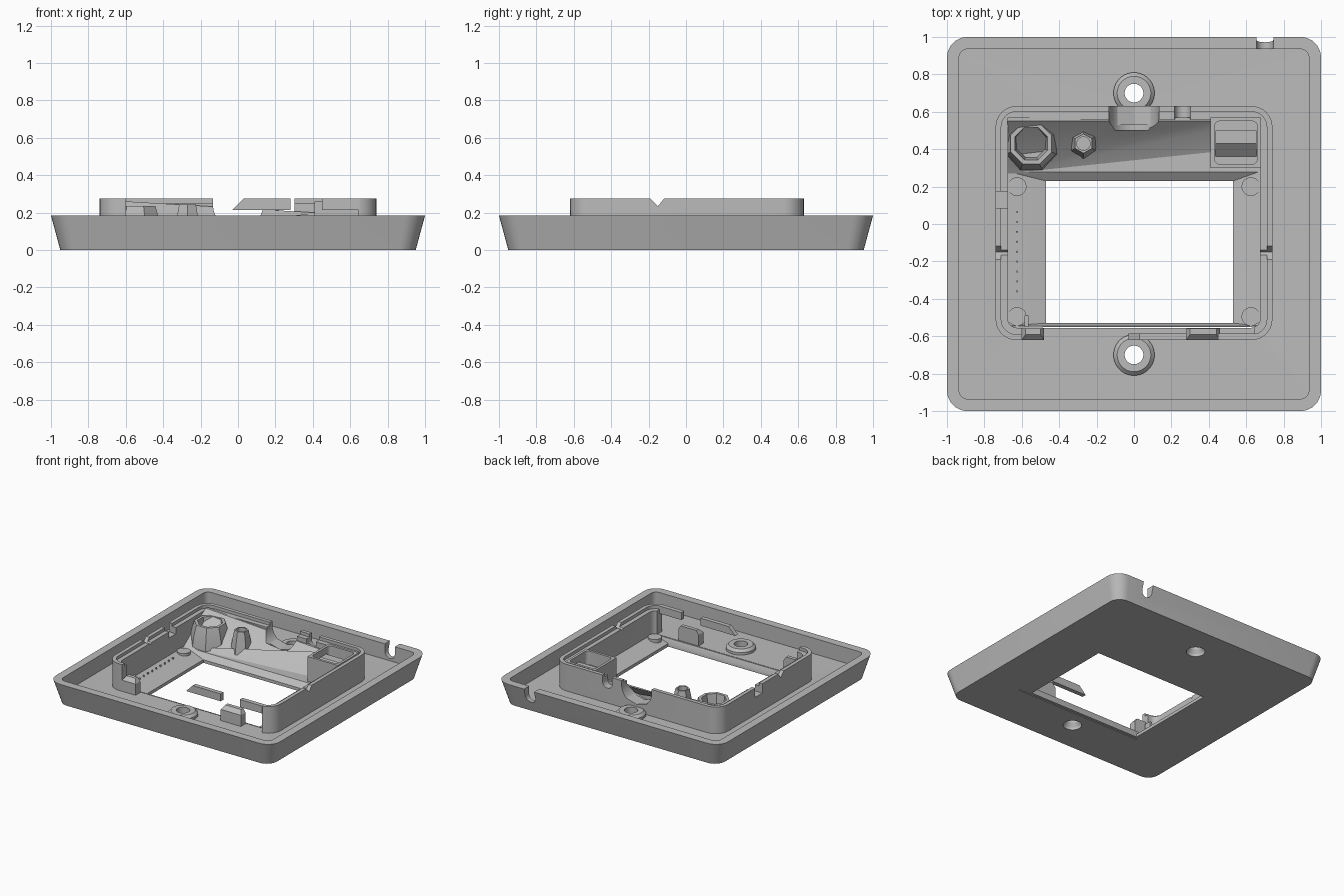
import bpy, bmesh, math
from mathutils import Vector

if "Cube" in bpy.data.objects:
    bpy.data.objects.remove(bpy.data.objects["Cube"])

grey = bpy.data.materials.new("plain grey")
grey.use_nodes = True
grey.diffuse_color = (0.5, 0.5, 0.5, 1)
grey.node_tree.nodes["Principled BSDF"].inputs["Base Color"].default_value = (0.5, 0.5, 0.5, 1)


def loft(name, loops):
    """Solid skinned through equal-length loops of 3D points."""
    bm = bmesh.new()
    rings = [[bm.verts.new(p) for p in loop] for loop in loops]
    n = len(rings[0])
    for a, b in zip(rings, rings[1:]):
        for i in range(n):
            bm.faces.new((a[i], a[(i + 1) % n], b[(i + 1) % n], b[i]))
    bm.faces.new(rings[0][::-1])
    bm.faces.new(rings[-1])
    bmesh.ops.recalc_face_normals(bm, faces=bm.faces)
    mesh = bpy.data.meshes.new(name)
    bm.to_mesh(mesh)
    bm.free()
    mesh.materials.append(grey)
    obj = bpy.data.objects.new(name, mesh)
    bpy.context.collection.objects.link(obj)
    return obj


def rect(x0, x1, y0, y1, z, r=0.0):
    if r == 0:
        return [(x0, y0, z), (x1, y0, z), (x1, y1, z), (x0, y1, z)]
    pts = []
    corners = [(x1 - r, y1 - r), (x0 + r, y1 - r), (x0 + r, y0 + r), (x1 - r, y0 + r)]
    for k, (cx, cy) in enumerate(corners):
        for i in range(9):
            a = math.pi / 2 * (k + i / 8)
            pts.append((cx + r * math.cos(a), cy + r * math.sin(a), z))
    return pts


def box(name, x0, x1, y0, y1, z0, z1, r=0.0):
    return loft(name, [rect(x0, x1, y0, y1, z, r) for z in (z0, z1)])


def ring(x, y, r, z, n=32):
    return [(x + r * math.cos(math.tau * (i + 0.5) / n),
             y + r * math.sin(math.tau * (i + 0.5) / n), z) for i in range(n)]


def turned(name, x, y, profile, n=32):
    return loft(name, [ring(x, y, r, z, n) for r, z in profile])


def along_y(name, xz, y0, y1):
    return loft(name, [[(x, y, z) for x, z in xz] for y in (y0, y1)])


def cut(target, *cutters, mode='DIFFERENCE'):
    for c in cutters:
        mod = target.modifiers.new("bool", 'BOOLEAN')
        mod.operation, mod.solver, mod.object = mode, 'EXACT', c
        bpy.context.view_layer.objects.active = target
        bpy.ops.object.modifier_apply(modifier=mod.name)
        bpy.data.objects.remove(c)


def u_notch(x, half, z, y0, y1):
    """Round-bottomed slot open at the top."""
    xz = [(x + half, 0.4), (x - half, 0.4)]
    for i in range(13):
        a = math.pi * (1 + i / 12)
        xz.append((x + half * math.cos(a), z + half + half * math.sin(a)))
    return along_y("cutter", xz, y0, y1)


FLOOR = 0.06

# Tray with flared rim
tray = loft("tray", [rect(-.95, .95, -.95, .95, 0, .09), rect(-1, 1, -1, 1, .185, .11)])
cut(tray, box("cutter", -.935, .935, -.935, .935, FLOOR, .4, .045),
    u_notch(.70, .045, .08, .9, 1.1))

# Window with sloped surround
cut(tray, box("cutter", -.47, .53, -.53, .23, -.1, .2),
    loft("cutter", [rect(-.47, .53, -.53, .23, .025), rect(-.67, .67, -.545, .28, FLOOR + .001)]),
    box("cutter", -.49, .63, -.559, -.551, -.1, .2))

# Screw bosses with countersunk holes
for y, label in ((.70, "back"), (-.70, "front")):
    boss = turned(label + "_screw_boss", 0, y, [(.11, .03), (.11, .08), (.09, .10)])
    hole = [(.068, -.1), (.068, .02), (.05, .05), (.05, .2)]
    cut(boss, turned("cutter", 0, y, hole))
    cut(tray, turned("cutter", 0, y, hole))

# Raised inner frame with a stepped lip
frame = box("inner_frame", -.74, .74, -.62, .63, .05, .275, .11)
cut(frame, box("cutter", -.675, .675, -.555, .56, 0, .4, .05),
    box("cutter", -.71, .71, -.59, .60, .25, .4, .08))

# Open front, cable cutout and wall notches
cut(frame, box("cutter", -.60, .645, -.7, -.5, FLOOR, .4),
    u_notch(0, .135, .11, .5, .7),
    u_notch(.26, .043, .18, .5, .7),
    box("cutter", -.8, -.6, .085, .175, .2, .4))
for s in (-1, 1):
    x0, x1 = sorted((s * .6, s * .8))
    cut(frame, loft("cutter", [[(x, -.20, .285), (x, -.15, .235), (x, -.11, .285)] for x in (x0, x1)]))

# Front wall remnants: overhang, bridge and two feet
box("front_overhang", .45, .65, -.62, -.585, .215, .275)
along_y("front_bridge", [(-.03, .215), (.28, .215), (.28, .275), (.03, .275)], -.62, -.585)
for x0, x1, name in ((-.60, -.48, "front_foot_right"), (.28, .46, "front_foot_left")):
    loft(name, [rect(x0, x1, -.62, -.56, .05), rect(x0, x1, -.62, -.56, .15),
                rect(x0 + .02, x1 - .02, -.59, -.56, .18)])

# Slanted back fill between window and back wall
back_slope = loft("back_slope", [
    [(-.675, .27, .03), (-.675, .57, .03), (-.675, .57, .265), (-.675, .55, .265), (-.675, .27, .06)],
    [(.42, .27, .03), (.42, .57, .03), (.42, .57, .20), (.42, .55, .20), (.42, .50, .09)]])
cut(back_slope, u_notch(0, .135, .11, .5, .7))

# Saddle rest for the cable
along_y("cable_rest", [(-.13, .05), (.13, .05), (.11, .15), (0, .12), (-.11, .15)], .53, .63)

# Socket box with pocket and inner steps
socket = box("socket_box", .41, .68, .30, .57, .04, .26)
cut(socket, box("cutter", .43, .66, .32, .55, .15, .4, .03))
loft("socket_wedge", [[(x, .35, .14), (x, .43, .14), (x, .43, .21)] for x in (.435, .655)])
box("socket_step", .435, .655, .43, .50, .14, .21)

# Faceted hollow post and small hexagonal pin post
big = turned("octagonal_post", -.55, .43, [(.155, .04), (.145, .14), (.118, .235)], 8)
cut(big, turned("cutter", -.55, .43, [(.08, .13), (.103, .3)], 8))
pin = turned("hexagonal_post", -.27, .43, [(.085, .04), (.07, .15), (.052, .245)], 6)
cut(pin, turned("cutter", -.27, .43, [(.036, .18), (.036, .3)], 20))

# Corner pads and light row of pips
for x in (-.625, .625):
    for y in (-.495, .20):
        turned("corner_pad", x, y, [(.05, .03), (.05, .068)], 24)
for i in range(9):
    turned("pip", -.625, -.36 + i * .053, [(.006, .04), (.006, .065)], 6)

# Small clip by the front corner
box("corner_clip", -.585, -.565, -.55, -.49, .04, .15)

for obj in bpy.context.scene.objects:
    if obj.type == 'MESH' and obj.material_slots and obj.material_slots[0].material == grey:
        obj.select_set(True)
        bpy.context.view_layer.objects.active = obj
bpy.ops.object.shade_smooth_by_angle(angle=math.radians(30))
